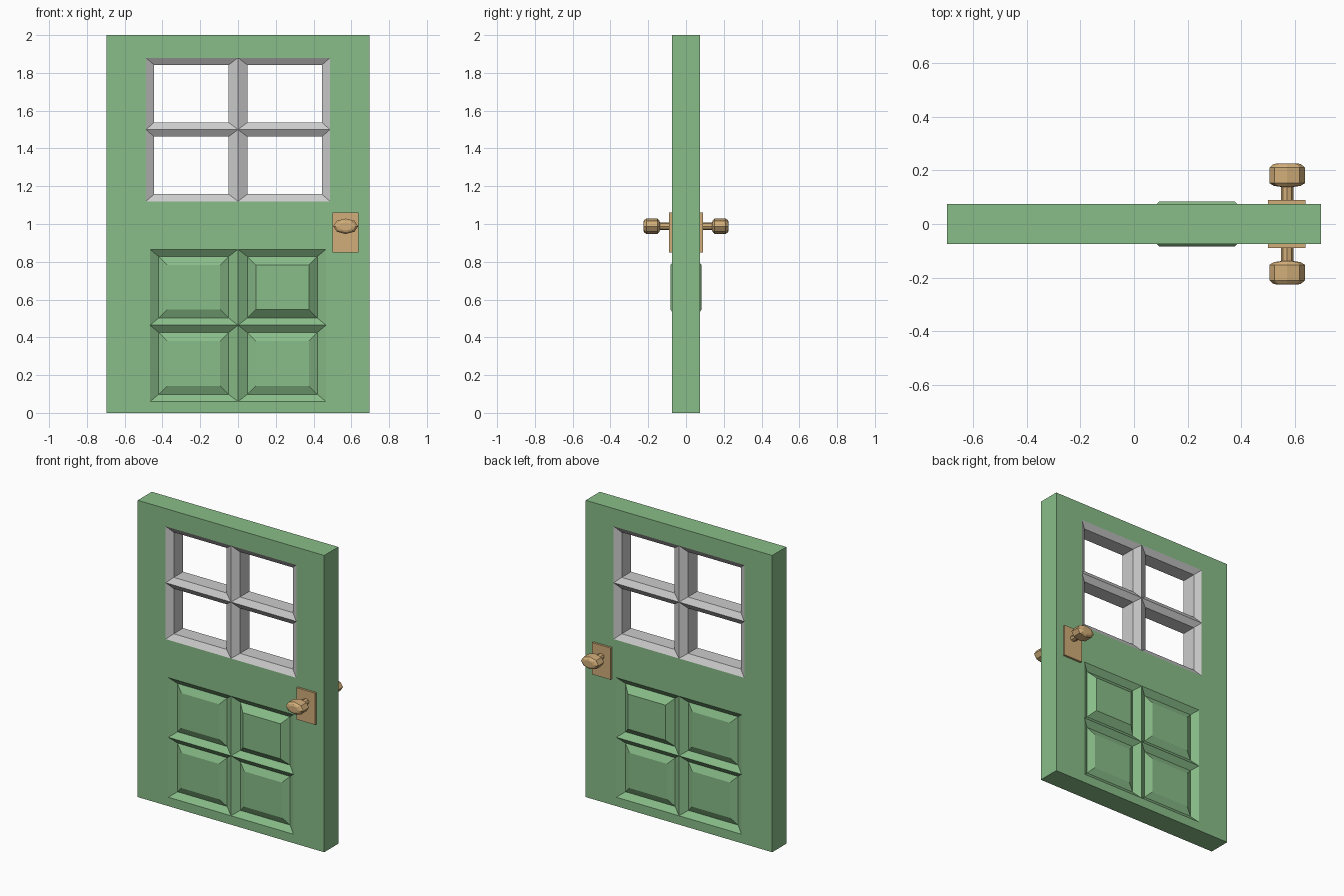
import bpy, bmesh, math

if "Cube" in bpy.data.objects:
    bpy.data.objects.remove(bpy.data.objects["Cube"])

def material(name, rgb):
    m = bpy.data.materials.new(name)
    m.diffuse_color = (*rgb, 1)
    m.use_nodes = True
    m.node_tree.nodes["Principled BSDF"].inputs["Base Color"].default_value = m.diffuse_color
    return m

GREEN = material("green_paint", (0.25, 0.51, 0.25))
BRASS = material("brass", (0.64, 0.42, 0.19))
T = 0.075  # half thickness of the slab
W = 0.695  # half width of the slab

def finish(name, bm, mat=None):
    bmesh.ops.remove_doubles(bm, verts=bm.verts, dist=1e-5)
    bmesh.ops.recalc_face_normals(bm, faces=bm.faces)
    me = bpy.data.meshes.new(name)
    bm.to_mesh(me)
    bm.free()
    ob = bpy.data.objects.new(name, me)
    bpy.context.collection.objects.link(ob)
    if mat:
        me.materials.append(mat)
    return ob

def rect(bm, r, y):
    x0, x1, z0, z1 = r
    return [bm.verts.new((x, y, z)) for x, z in ((x0, z0), (x1, z0), (x1, z1), (x0, z1))]

def bridge(bm, a, b):
    n = len(a)
    for i in range(n):
        bm.faces.new((a[i], a[(i + 1) % n], b[(i + 1) % n], b[i]))

def inset(r, d):
    return (r[0] + d, r[1] - d, r[2] + d, r[3] - d)

# Pane / panel cells: (outer rectangle, inner rectangle) each side of the centre bar
def cells(half, zs, edge, bar):
    out = []
    for row in (0, 1):
        z0, z1 = zs[row], zs[row + 1]
        for s in (-1, 1):
            xo, xi = sorted((0, s * half)), sorted((s * bar, s * (half - edge)))
            out.append(((*xo, z0, z1), (*xi, z0 + 0.038, z1 - 0.038)))
    return out

WIN_Z, PAN_Z = (1.12, 1.5, 1.88), (0.06, 0.464, 0.866)
windows = cells(0.487, WIN_Z, 0.043, 0.05)
panels = cells(0.466, PAN_Z, 0.046, 0.049)

# Door slab: outer edges, flat face strips and raised panels on both sides
bm = bmesh.new()
bridge(bm, rect(bm, (-W, W, 0, 2), -T), rect(bm, (-W, W, 0, 2), T))
for s in (-1, 1):
    y = s * T
    strips = [(-W, W, 0, 0.06), (-W, W, 0.866, 1.12), (-W, W, 1.88, 2)]
    for half, zs in ((0.466, PAN_Z), (0.487, WIN_Z)):
        strips += [(-W, -half, zs[0], zs[2]), (half, W, zs[0], zs[2])]
    for r in strips:
        bm.faces.new(rect(bm, r, y))
    for i, (outer, inner) in enumerate(panels):
        # the upper right panel stands slightly proud of the surface
        top = T + 0.008 if i == 3 else T - 0.008
        a, b = rect(bm, outer, y), rect(bm, inner, s * (T - 0.03))
        c = rect(bm, inset(inner, 0.045), s * top)
        bridge(bm, a, b)
        bridge(bm, b, c)
        bm.faces.new(c)
finish("door_slab", bm, GREEN)

# Window frame: bevels and straight reveals through the slab
bm = bmesh.new()
for outer, inner in windows:
    loops = [rect(bm, r, y) for r, y in ((outer, -T), (inner, -T + 0.025),
                                         (inner, T - 0.025), (outer, T))]
    for a, b in zip(loops, loops[1:]):
        bridge(bm, a, b)
finish("window_frame", bm)

# Door handles: back plate plus an eight-sided oval knob, on both sides
PROFILE = [(0.085, 0.023, 0.02), (0.138, 0.023, 0.02), (0.142, 0.05, 0.032),
           (0.152, 0.066, 0.041), (0.21, 0.066, 0.041), (0.222, 0.052, 0.032),
           (0.226, 0.036, 0.022)]
for s, side in ((-1, "front"), (1, "back")):
    bm = bmesh.new()
    plate = (0.499, 0.638, 0.848, 1.062)
    a, b = rect(bm, plate, s * (T - 0.01)), rect(bm, plate, s * 0.089)
    bridge(bm, a, b)
    bm.faces.new(a)
    bm.faces.new(b)
    finish(side + "_handle_plate", bm, BRASS)

    bm = bmesh.new()
    rings = [[bm.verts.new((0.57 + rx * math.cos(k * math.pi / 4), s * y,
                            0.988 + rz * math.sin(k * math.pi / 4))) for k in range(8)]
             for y, rx, rz in PROFILE]
    for a, b in zip(rings, rings[1:]):
        bridge(bm, a, b)
    bm.faces.new(rings[0])
    bm.faces.new(rings[-1])
    finish(side + "_knob", bm, BRASS)
